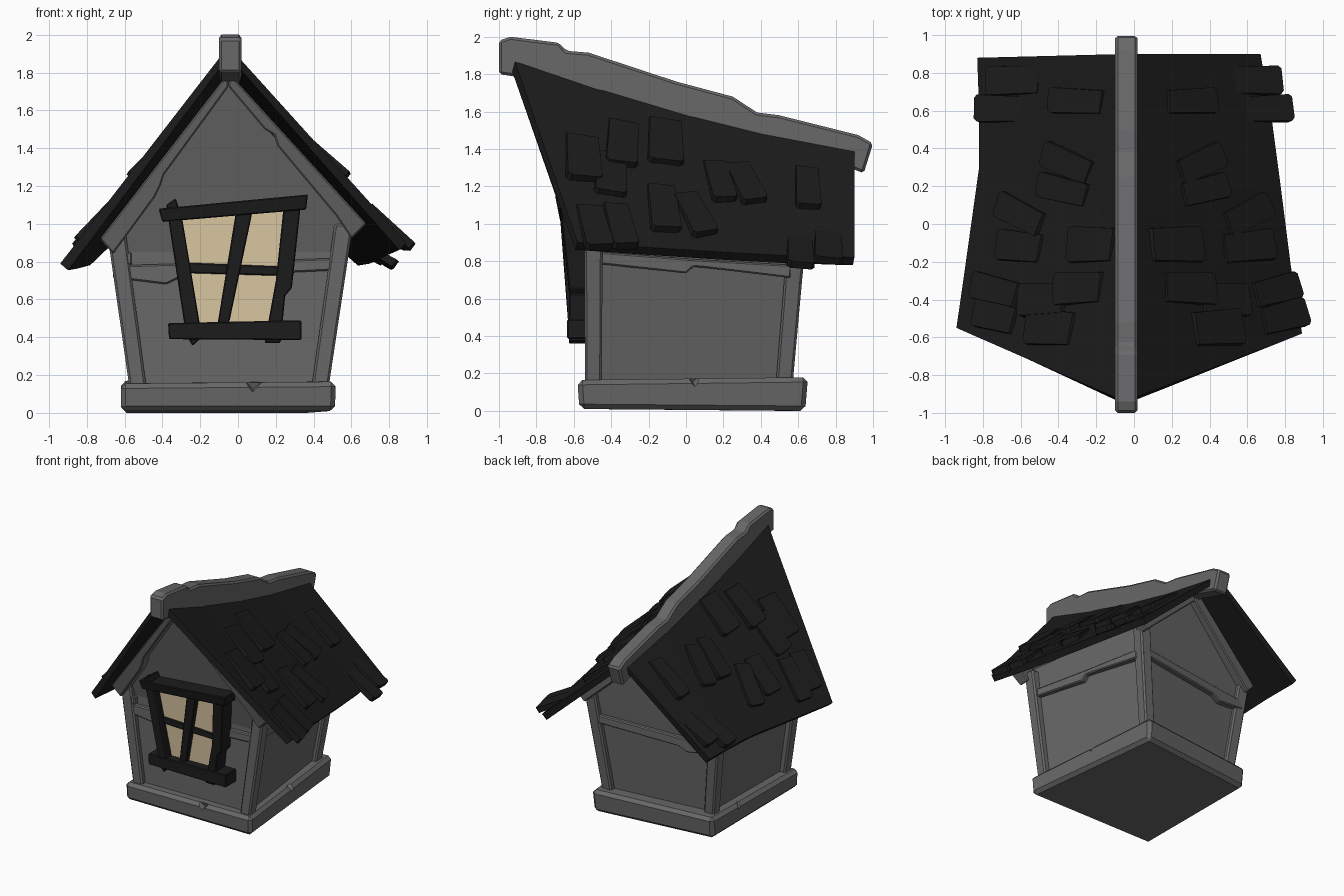
import bpy, bmesh, math, random
from mathutils import Vector, Matrix
from mathutils.bvhtree import BVHTree

if "Cube" in bpy.data.objects:
    bpy.data.objects.remove(bpy.data.objects["Cube"])

random.seed(4)


def material(name, rgb):
    m = bpy.data.materials.new(name)
    m.diffuse_color = (*rgb, 1)
    m.use_nodes = True
    m.node_tree.nodes["Principled BSDF"].inputs["Base Color"].default_value = m.diffuse_color
    return m


GREY = material("grey_wood", (0.138, 0.138, 0.142))
DARK = material("dark_wood", (0.0115, 0.0115, 0.0115))
TAN = material("window_tan", (0.74, 0.60, 0.38))


def finish(name, bm, mat, bevel=0.0):
    bmesh.ops.recalc_face_normals(bm, faces=bm.faces)
    me = bpy.data.meshes.new(name)
    bm.to_mesh(me)
    bm.free()
    me.materials.append(mat)
    ob = bpy.data.objects.new(name, me)
    bpy.context.collection.objects.link(ob)
    if bevel:
        b = ob.modifiers.new("worn_edges", 'BEVEL')
        b.width, b.segments = bevel, 1
    return ob


def loft(name, ring_a, ring_b, mat, bevel=0.0):
    """Closed solid between two matching rings of points."""
    bm = bmesh.new()
    a = [bm.verts.new(p) for p in ring_a]
    b = [bm.verts.new(p) for p in ring_b]
    n = len(a)
    bm.faces.new(a)
    bm.faces.new(b[::-1])
    for i in range(n):
        j = (i + 1) % n
        bm.faces.new((a[j], a[i], b[i], b[j]))
    return finish(name, bm, mat, bevel)


def xz_slab(name, outline, y0, y1, mat, bevel=0.0, lean=0.0, skew=0.0):
    """Front or back board; leans above the eaves, skewed along the crooked back."""
    def ring(y):
        return [(x, y + lean * max(0, z - 0.85) + skew * (x - .42), z) for x, z in outline]
    return loft(name, ring(y0), ring(y1), mat, bevel)


def yz_slab(name, outline, x0, x1, mat, bevel=0.0, skew=0.0):
    def ring(x):
        return [(x + skew * (y + .5), y, z) for y, z in outline]
    return loft(name, ring(x0), ring(x1), mat, bevel)


def post(name, bottom, top, w, mat):
    def rect(c, s):
        return [(c[0] + i * s / 2, c[1] + j * s / 2, c[2])
                for i, j in ((-1, -1), (1, -1), (1, 1), (-1, 1))]
    return loft(name, rect(bottom, w), rect(top, w * 1.1), mat, 0.012)


# Base slab, out of square at the back, with chipped edges
base = loft("base",
            [(-.62, -.57, .01), (.515, -.57, .01), (.39, .64, .0), (-.615, .53, .0)],
            [(-.62, -.58, .155), (.52, -.58, .165), (.40, .655, .18), (-.62, .545, .17)],
            GREY, 0.026)
for i, (loc, ang) in enumerate([((.08, -.60, .17), (.5, .8, .3)),
                                ((.48, .05, .19), (.8, .5, .2)),
                                ((-.64, .2, .19), (.7, .4, .5))]):
    bm = bmesh.new()
    bmesh.ops.create_cube(bm, size=0.09)
    for ax, a in zip('XYZ', ang):
        bmesh.ops.rotate(bm, verts=bm.verts, matrix=Matrix.Rotation(a, 3, ax))
    bmesh.ops.translate(bm, verts=bm.verts, vec=loc)
    cutter = finish(f"chip_cutter_{i}", bm, GREY)
    cutter.hide_render = True
    cutter.hide_viewport = True
    m = base.modifiers.new("chip", 'BOOLEAN')
    m.operation, m.object = 'DIFFERENCE', cutter

# Walls, flaring upward, with the gable block above them
loft("walls",
     [(-.53, -.50, .14), (.44, -.50, .14), (.32, .53, .14), (-.53, .43, .14)],
     [(-.63, -.50, .85), (.54, -.50, .85), (.42, .60, .85), (-.63, .49, .85)], GREY)
loft("gable",
     [(-.63, -.50, .85), (.54, -.50, .85), (.565, -.54, 1.03), (-.05, -.68, 1.74), (-.65, -.54, 1.02)],
     [(-.63, .49, .85), (.42, .60, .85), (.44, .605, 1.0), (-.05, .60, 1.44), (-.63, .495, .95)], GREY)

# Corner posts
post("front_left_post", (-.53, -.495, .14), (-.645, -.495, .97), .09, GREY)
post("front_right_post", (.435, -.495, .14), (.56, -.495, 1.0), .09, GREY)
post("back_left_post", (-.53, .425, .14), (-.625, .485, .92), .09, GREY)
post("back_right_post", (.315, .525, .14), (.425, .595, .96), .09, GREY)

# Notched rails around the walls
side_rail = [(-.46, .785), (0, .735), (.04, .77), (.10, .765), (.56, .71),
             (.56, .78), (.05, .81), (-.46, .85)]
yz_slab("right_rail", side_rail, .48, .565, GREY, .008, -.11)
yz_slab("left_rail", [(y - .08, z) for y, z in side_rail], -.66, -.56, GREY, .008)
end_rail = [(-.62, .71), (-.38, .68), (-.31, .715), (.54, .755), (.55, .82), (-.30, .79), (-.62, .78)]
xz_slab("front_rail", end_rail, -.535, -.46, GREY, .008)
xz_slab("back_rail", [(min(x, .43), z - .03) for x, z in end_rail], .53, .625, GREY, .008, 0, .105)

# Gable beams
xz_slab("front_left_gable_beam",
        [(-.05, 1.80), (-.05, 1.725), (-.39, 1.26), (-.41, 1.20), (-.44, 1.14),
         (-.66, .84), (-.73, .92)], -.58, -.48, GREY, .008, -.2)
xz_slab("front_right_gable_beam",
        [(-.05, 1.80), (-.05, 1.725), (.14, 1.50), (.19, 1.47), (.21, 1.41),
         (.52, 1.04), (.60, .92), (.68, 1.0)], -.58, -.48, GREY, .008, -.2)
xz_slab("back_left_gable_beam",
        [(-.05, 1.45), (-.05, 1.34), (-.63, .82), (-.70, .89)], .58, .67, GREY, .008, .05, .105)
xz_slab("back_right_gable_beam",
        [(-.05, 1.45), (-.05, 1.34), (.45, .89), (.52, .97)], .58, .67, GREY, .008, .05, .105)

# Roof sheet: rows of left eave, ridge, right eave
rows = [((-.94, -.55, .79), (-.05, -.94, 1.94), (.89, -.58, .90)),
        ((-.89, -.20, .80), (-.05, -.50, 1.79), (.83, -.22, .875)),
        ((-.82, .30, .82), (-.05, .0, 1.64), (.77, .25, .845)),
        ((-.82, .60, .835), (-.05, .40, 1.54), (.73, .55, .83)),
        ((-.83, .88, .845), (-.05, .90, 1.445), (.67, .90, .82))]
bm = bmesh.new()
grid = [[bm.verts.new(p) for p in row] for row in rows]
for a, b in zip(grid, grid[1:]):
    for i in (0, 1):
        bm.faces.new((a[i], a[i + 1], b[i + 1], b[i]))
bmesh.ops.recalc_face_normals(bm, faces=bm.faces)
bm.normal_update()
if sum(f.normal.z for f in bm.faces) < 0:
    bmesh.ops.reverse_faces(bm, faces=bm.faces)
    bm.normal_update()
tree = BVHTree.FromBMesh(bm)
me = bpy.data.meshes.new("roof")
bm.to_mesh(me)
bm.free()
me.materials.append(DARK)
roof = bpy.data.objects.new("roof", me)
bpy.context.collection.objects.link(roof)
s = roof.modifiers.new("thickness", 'SOLIDIFY')
s.thickness, s.offset = 0.055, -1

# Loose shingles laid on both slopes: x, y, turn in degrees, half width
shingles = [(.63, .76, -2, .08), (.69, .61, 0, .075), (.30, .65, 2, .07), (.35, .32, 25, .075),
            (.37, .18, 14, .07), (.60, .05, 28, .075), (.60, -.12, 6, .085), (.22, -.11, 0, .10),
            (.29, -.34, -3, .09), (.48, -.40, -3, .09), (.44, -.55, 3, .10),
            (.75, -.35, 14, .075), (.79, -.49, 14, .08)]
for side, label in ((1, "right"), (-1, "left")):
    for i, (x, y, turn, W) in enumerate(shingles):
        x = x if side > 0 else -min(x, .73)
        p, n, _, _ = tree.ray_cast(Vector((x, y, 5)), Vector((0, 0, -1)))
        if p is None:
            continue
        r = math.radians(turn)
        u = Vector((side * math.cos(r), math.sin(r), 0))
        u.z = -(n.x * u.x + n.y * u.y) / n.z
        u.normalize()
        v = n.cross(u)
        if abs(x) > .6 and y > .5:  # the back eave shingles curl up
            u = (u + n * .15).normalized()
        L = random.uniform(.16, .185)
        plan = [(-L, -W * .9), (L * .9, -W), (L, -W * .75), (L * .97, W * .8), (L * .85, W), (-L * .95, W * .9)]
        loft(f"{label}_shingle_{i}",
             [p + u * a + v * b - n * .01 for a, b in plan],
             [p + u * a * .97 + v * b * .95 + n * (.026 + .010 * a / L) for a, b in plan], DARK)

# Ridge beam with worn top
yz_slab("ridge_beam",
        [(-1, 1.98), (-.94, 2.0), (-.68, 1.968), (-.64, 1.925), (-.52, 1.915), (-.05, 1.76),
         (.25, 1.68), (.38, 1.595), (.5, 1.58), (.92, 1.475), (1, 1.43), (.95, 1.27),
         (.90, 1.29), (.3, 1.47), (-.5, 1.70), (-.93, 1.79), (-1, 1.80)],
        -.10, .018, GREY, .014)

# Crooked window in the front
K = -.2
pane = [(-.33, 1.05), (.28, 1.09), (.17, .45), (-.22, .45)]
xz_slab("window_pane", pane, -.565, -.557, TAN, 0, K)
xz_slab("window_backing", pane, -.556, -.49, DARK, 0, K)
frame = {
    "window_top": ([(-.40, 1.01), (-.42, 1.08), (.37, 1.155), (.36, 1.075)], -.64),
    "window_left": ([(-.38, 1.10), (-.33, 1.135), (-.295, 1.03), (-.19, .40), (-.24, .355), (-.275, .41)], -.625),
    "window_right": ([(.24, 1.08), (.33, 1.08), (.285, .66), (.25, .62), (.225, .37), (.14, .37), (.20, .70)], -.625),
    "window_sill": ([(-.365, .39), (-.37, .475), (.335, .49), (.335, .385)], -.635),
    "window_upright": ([(-.01, 1.07), (.08, 1.08), (-.05, .46), (-.11, .46)], -.605),
    "window_crossbar": ([(-.28, .74), (-.28, .795), (.22, .775), (.22, .725)], -.60),
}
for name, (outline, y) in frame.items():
    xz_slab(name, outline, y, -.50, DARK, .006, K)
